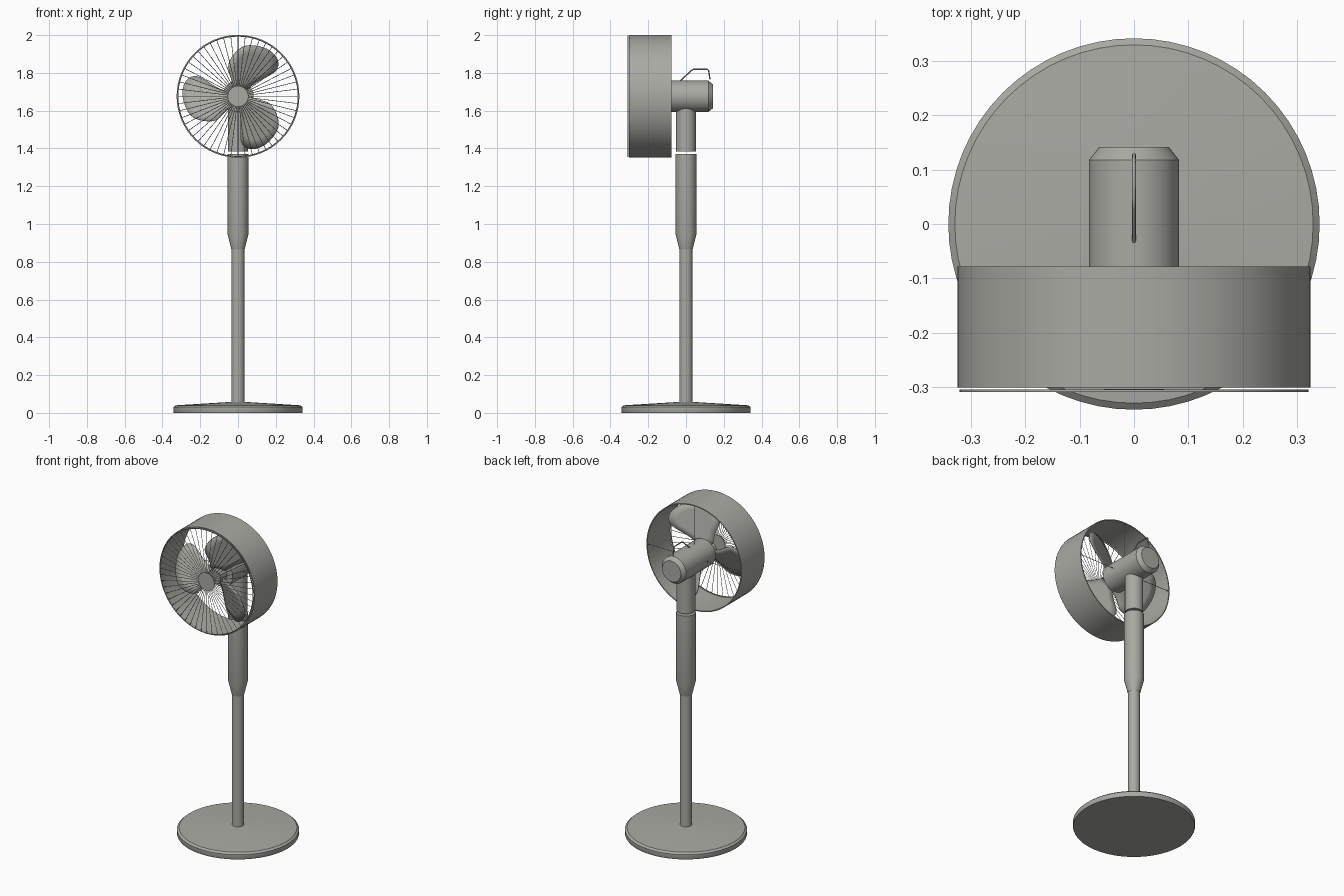
import bpy, bmesh, math
from mathutils import Vector, Matrix

if "Cube" in bpy.data.objects:
    bpy.data.objects.remove(bpy.data.objects["Cube"])

HEAD_Z = 1.676
grey = bpy.data.materials.new("warm grey")
grey.diffuse_color = (0.40, 0.40, 0.37, 1)
grey.use_nodes = True
grey.node_tree.nodes["Principled BSDF"].inputs["Base Color"].default_value = grey.diffuse_color


def add_object(name, bm, smooth=True):
    bmesh.ops.recalc_face_normals(bm, faces=bm.faces)
    me = bpy.data.meshes.new(name)
    bm.to_mesh(me)
    bm.free()
    ob = bpy.data.objects.new(name, me)
    bpy.context.collection.objects.link(ob)
    me.materials.append(grey)
    if smooth:
        bpy.ops.object.select_all(action='DESELECT')
        ob.select_set(True)
        bpy.context.view_layer.objects.active = ob
        bpy.ops.object.shade_smooth_by_angle(angle=math.radians(30))
    return ob


def lathe(name, profile, along_y=False, seg=64, closed=False):
    """Spin (radius, height) points about z, or about the head's y axis."""
    bm = bmesh.new()
    pts = profile + profile[:1] if closed else profile
    vs = [bm.verts.new((r, 0, h)) for r, h in pts]
    es = [bm.edges.new(p) for p in zip(vs, vs[1:])]
    bmesh.ops.spin(bm, geom=vs + es, cent=(0, 0, 0), axis=(0, 0, 1),
                   angle=math.tau, steps=seg, use_merge=True)
    bmesh.ops.remove_doubles(bm, verts=bm.verts, dist=1e-5)
    if along_y:
        bm.transform(Matrix.Translation((0, 0, HEAD_Z)) @ Matrix.Rotation(-math.pi / 2, 4, 'X'))
    return add_object(name, bm)


def spokes(name, count, r0, r1, y, rad):
    """Thin radial rods in a plane facing the front."""
    bm = bmesh.new()
    for i in range(count):
        m = (Matrix.Translation((0, y, HEAD_Z)) @ Matrix.Rotation(math.tau * i / count, 4, 'Y')
             @ Matrix.Translation((0, 0, (r0 + r1) / 2)))
        bmesh.ops.create_cone(bm, cap_ends=True, segments=4, radius1=rad, radius2=rad,
                              depth=r1 - r0, matrix=m)
    return add_object(name, bm, False)


# Stand: base, pole, sleeve and neck
lathe("base", [(0, 0), (0.34, 0), (0.342, 0.004), (0.342, 0.03), (0.33, 0.04), (0.04, 0.058), (0, 0.058)])
lathe("pole", [(0, 0.05), (0.034, 0.05), (0.034, 0.87), (0, 0.87)], seg=32)
lathe("sleeve", [(0, 0.865), (0.035, 0.865), (0.055, 0.945), (0.055, 1.371), (0, 1.371)], seg=32)
lathe("neck", [(0, 1.383), (0.052, 1.383), (0.052, 1.66), (0, 1.66)], seg=32)

# Head: motor, drum, hub and grille
lathe("motor", [(0, -0.17), (0.083, -0.17), (0.083, 0.118), (0.064, 0.142), (0, 0.142)], True, 48)
lathe("drum", [(0.325, -0.301), (0.325, -0.078), (0.319, -0.078), (0.319, -0.301)], True, 64, True)
lathe("blade_hub", [(0, -0.235), (0.045, -0.235), (0.045, -0.16), (0, -0.16)], True, 32)
lathe("grille_cap", [(0, -0.309), (0.055, -0.309), (0.055, -0.304), (0, -0.304)], True, 32)
lathe("grille_rim", [(0.316, -0.309), (0.321, -0.309), (0.321, -0.305), (0.316, -0.305)], True, 64, True)
spokes("grille_spokes", 52, 0.05, 0.319, -0.307, 0.0016)
spokes("rear_struts", 4, 0.07, 0.321, -0.08, 0.002)

# Three pitched blades, each a smooth outline filled by rings toward its middle
outline = [(0.03, 0.03), (0.1, 0.075), (0.2, 0.135), (0.207, 0.2), (0.15, 0.253),
           (0.06, 0.27), (0.0, 0.245), (-0.05, 0.17), (-0.035, 0.09), (-0.025, 0.035)]
radial = Vector((math.cos(math.radians(65)), math.sin(math.radians(65))))
tangent = Vector((-radial.y, radial.x))


def smooth_loop(pts, steps=5):
    out, n = [], len(pts)
    for i in range(n):
        a, b, c, d = (Vector(pts[(i + k) % n]) for k in (-1, 0, 1, 2))
        for s in range(steps):
            t = s / steps
            out.append(0.5 * (2 * b + (c - a) * t + (2 * a - 5 * b + 4 * c - d) * t * t
                              + (3 * b - a - 3 * c + d) * t ** 3))
    return out


loop = smooth_loop(outline)
mid = sum(loop, Vector((0, 0))) / len(loop)
bm = bmesh.new()
for k in range(3):
    rot = Matrix.Translation((0, -0.195, HEAD_Z)) @ Matrix.Rotation(math.tau * k / 3, 4, 'Y')

    def place(p):
        s = p.dot(tangent)
        return bm.verts.new(rot @ Vector((p.x, -0.5 * s, p.y)))
    rings = [[place(mid.lerp(p, f)) for p in loop] for f in (1, 0.67, 0.33)]
    centre = place(mid)
    n = len(loop)
    for i in range(n):
        j = (i + 1) % n
        for a, b in zip(rings, rings[1:]):
            bm.faces.new((a[i], a[j], b[j], b[i]))
        bm.faces.new((rings[-1][i], rings[-1][j], centre))
blades = add_object("blades", bm)
mod = blades.modifiers.new("thickness", 'SOLIDIFY')
mod.thickness = 0.004
mod.offset = 0

# Carrying handle: bent wire on top of the motor
cu = bpy.data.curves.new("handle", 'CURVE')
cu.dimensions = '3D'
cu.bevel_depth = 0.0035
cu.bevel_resolution = 2
cu.use_fill_caps = True
path = [(-0.032, 1.757), (0.028, 1.812), (0.04, 1.819), (0.112, 1.819), (0.12, 1.812), (0.127, 1.765)]
sp = cu.splines.new('POLY')
sp.points.add(len(path) - 1)
for pt, (y, z) in zip(sp.points, path):
    pt.co = (0, y, z, 1)
handle = bpy.data.objects.new("handle", cu)
bpy.context.collection.objects.link(handle)
cu.materials.append(grey)
